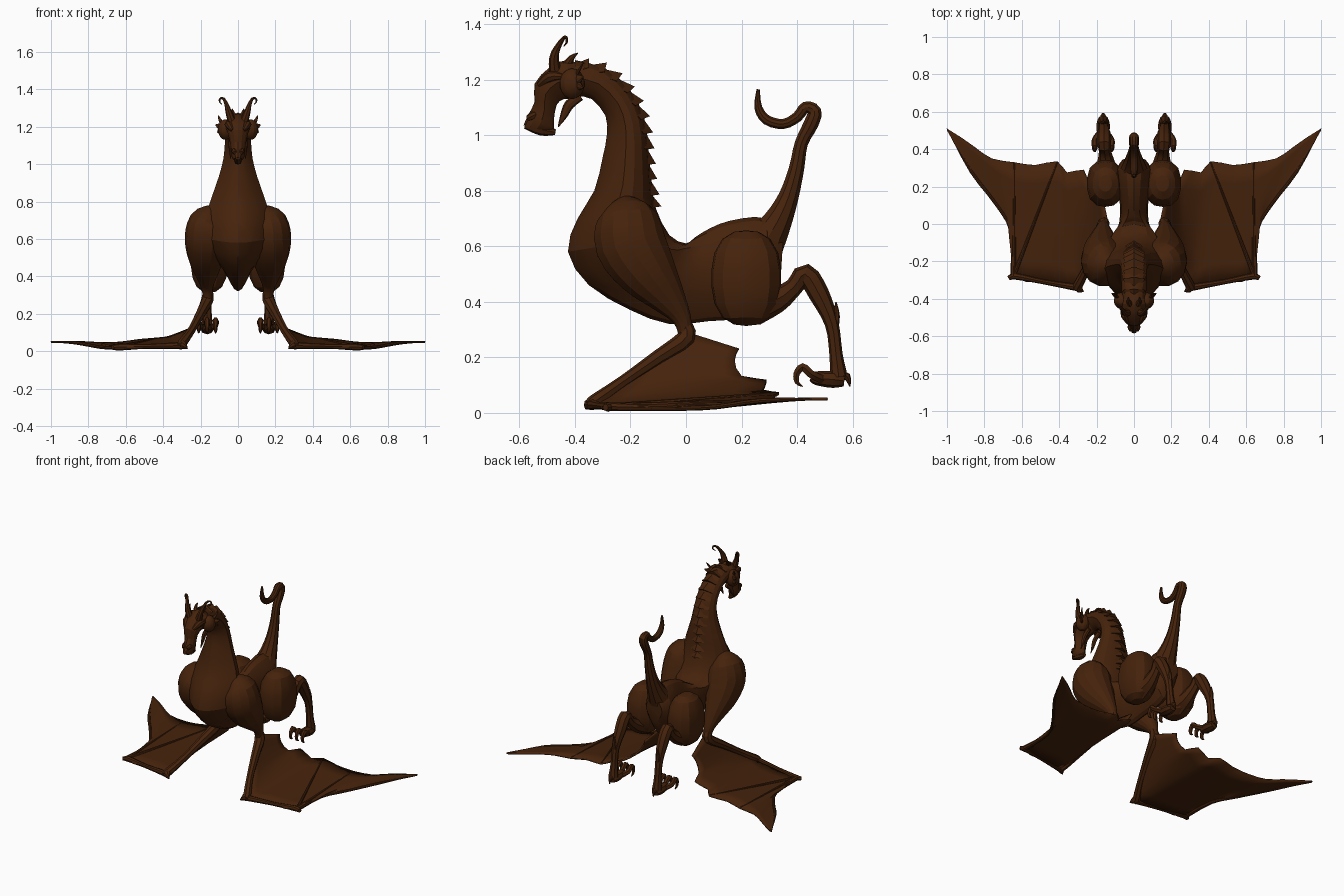
import bpy, bmesh, math
from mathutils import Vector

old = bpy.data.objects.get("Cube")
if old:
    bpy.data.objects.remove(old, do_unlink=True)

brown = bpy.data.materials.new("dark_brown_hide")
brown.use_nodes = True
colour = (0.060, 0.0165, 0.0035, 1)
brown.diffuse_color = colour
brown.node_tree.nodes["Principled BSDF"].inputs["Base Color"].default_value = colour

X, Y, Z = Vector((1, 0, 0)), Vector((0, 1, 0)), Vector((0, 0, 1))
parts = []


def finish(name, bm, mirror=False):
    """Turn a bmesh into a named object, optionally mirrored across x."""
    bmesh.ops.recalc_face_normals(bm, faces=bm.faces)
    mesh = bpy.data.meshes.new(name)
    bm.to_mesh(mesh)
    bm.free()
    mesh.materials.append(brown)
    obj = bpy.data.objects.new(name, mesh)
    bpy.context.collection.objects.link(obj)
    if mirror:
        obj.modifiers.new("mirror", 'MIRROR').use_mirror_merge = False
    parts.append(obj)
    return obj


def smooth_rows(rows, steps):
    """Catmull-Rom resampling of rows given in hundredths of a unit."""
    rows = [[value / 100 for value in row] for row in rows]
    result = []
    for i in range(len(rows) - 1):
        a, b = rows[max(i - 1, 0)], rows[i]
        c, d = rows[i + 1], rows[min(i + 2, len(rows) - 1)]
        for s in range(steps):
            t = s / steps
            result.append([q + t / 2 * (r - p + t * (2 * p - 5 * q + 4 * r - w + t * (3 * (q - r) + w - p)))
                           for p, q, r, w in zip(a, b, c, d)])
    return result + [rows[-1]]


def skin_rings(name, rings, mirror):
    """Bridge consecutive rings of points and cap both ends."""
    bm = bmesh.new()
    loops = [[bm.verts.new(p) for p in ring] for ring in rings]
    count = len(loops[0])
    for low, high in zip(loops, loops[1:]):
        for k in range(count):
            n = (k + 1) % count
            bm.faces.new((low[k], low[n], high[n], high[k]))
    bm.faces.new(loops[0])
    bm.faces.new(loops[-1])
    return finish(name, bm, mirror)


def ellipse(centre, u, v, sides, keel=0.0):
    """Ring of points; keel pinches the width toward -v."""
    turns = [math.tau * k / sides for k in range(sides)]
    return [centre + u * math.cos(a) * (1 + keel * min(math.sin(a), 0)) + v * math.sin(a) for a in turns]


def loft(name, rows, sides=16, steps=2):
    """Rows: back y, back z, front y, front z, half width."""
    rings = []
    for by, bz, fy, fz, width in smooth_rows(rows, steps):
        back, front = Vector((0, by, bz)), Vector((0, fy, fz))
        rings.append(ellipse((back + front) / 2, X * width, (back - front) / 2, sides, keel=0.35))
    return skin_rings(name, rings, False)


def tube(name, rows, ref=X, sides=8, steps=3, mirror=True, flat=1.0):
    """Rows: x, y, z, radius along a limb; flat scales the ref direction."""
    rows = smooth_rows(rows, steps)
    points = [Vector(row[:3]) for row in rows]
    rings = []
    for i, p in enumerate(points):
        along = (points[min(i + 1, len(points) - 1)] - points[max(i - 1, 0)]).normalized()
        u = (ref - along * ref.dot(along)).normalized()
        radius = max(rows[i][3], 0.002)
        rings.append(ellipse(p, u * radius * flat, along.cross(u) * radius, sides))
    return skin_rings(name, rings, mirror)


def ball(name, centre, size, power):
    """Ellipsoid pair; a power above two makes it boxier."""
    bm = bmesh.new()
    bmesh.ops.create_uvsphere(bm, u_segments=14, v_segments=9, radius=1)
    for v in bm.verts:
        v.co /= sum(abs(c) ** power for c in v.co) ** (1 / power)
    bmesh.ops.scale(bm, verts=bm.verts, vec=size)
    bmesh.ops.translate(bm, verts=bm.verts, vec=centre)
    return finish(name, bm, True)


# Neck, chest, narrow waist and rump in one loft
loft("body", [
    (-40, 127, -39, 114, 6.3), (-29, 124, -34, 113, 6.8), (-20, 116, -29, 107, 7),
    (-15, 106, -28.5, 100, 7.8), (-13.5, 95, -30, 92, 10.2), (-12.5, 84, -33, 80, 14.2),
    (-11, 74, -39, 70, 17.2), (-6, 64, -42.5, 58, 19), (0, 61, -35, 46, 16),
    (3, 63, -20, 37, 11), (6, 65, -6, 32, 8), (12, 68, 8, 33, 7.5),
    (20, 70, 20, 34, 9), (29, 70, 29, 37, 9.5), (35, 63, 34, 47, 6)])

# Head with drooping muzzle
loft("head", [
    (-36, 125, -38, 114, 6), (-43, 127, -41, 113, 7.2), (-49, 124.5, -44, 113, 6.2),
    (-54.5, 118.5, -46.5, 111, 5), (-54.5, 112, -47.5, 106, 3.9),
    (-57, 107, -47.5, 102, 3.6), (-58.5, 103.5, -49, 101, 2.4)], sides=12)
tube("lower_lip", [(0, -58, 103.5, 1.2), (0, -52, 102, 2.2), (0, -47, 101, 1)], mirror=False)
tube("brow", [(3, -53, 118, 1), (5, -49, 121, 2), (6, -44, 121, 1)])
tube("nostril", [(1.5, -57, 106, 1), (2, -55, 107, 1.5), (2, -53, 108, 0.5)])

# Horns, cheek frills, chin tusks
tube("horn", [(3, -47, 122, 2.4), (5, -47.5, 128, 1.7), (6.2, -46, 132, 1.1), (7.8, -44, 135, 0.7),
              (9.6, -43, 135, 0.5), (9.8, -43, 133.3, 0.4), (8.6, -44, 132, 0.2)], ref=Y)
ball("cheek", (0.068, -0.41, 1.185), (0.04, 0.045, 0.055), power=2)
for number, (out, height, size) in enumerate([(10.5, 126, 1.4), (12, 121, 3), (11, 117, 3)]):
    tube("cheek_frill_%d" % number, [(5, -41, 119, size), (9, -39, (height + 119) / 2, size * 0.75),
                                     (out, -37, height, 0.3)], ref=Y, flat=0.6)
tube("jaw_tusk", [(4, -38, 114, 1.6), (4, -42, 111, 1.8), (4, -44, 107, 1.3), (4, -46, 103, 0.2)], flat=0.6)
tube("nape_spike", [(2, -43, 125, 1.8), (3, -41, 128, 1), (3, -39, 129.5, 0.2)])

# Overlapping band-like scales down the back of the neck
bm = bmesh.new()
ridge = smooth_rows([(-40, 126), (-29, 124), (-20, 116), (-15, 106), (-13.5, 95),
                     (-12.5, 84), (-11, 74)], 2)
for (y, z), (ny, nz) in zip(ridge, ridge[1:]):
    start, end = Vector((0, y, z)), Vector((0, ny, nz))
    out = X.cross(end - start).normalized()
    if out.y < 0:
        out = -out
    corners = [start - out * 0.004, end + out * 0.022, end - out * 0.02]
    for side in (X, -X):
        corners += [start - out * 0.035 + side * 0.048, end - out * 0.012 + side * 0.056]
    bmesh.ops.convex_hull(bm, input=[bm.verts.new(c) for c in corners])
finish("back_scales", bm)

# Tail with hooked end
tube("tail", [(0, 28, 61, 8), (0, 33, 69, 5.5), (0, 37, 78, 3.8), (0, 39.8, 88, 2.9), (0, 41.5, 97, 2.5),
              (0, 45, 104, 2.8), (0, 46.3, 108.5, 2.6), (0, 43, 110, 2.2), (0, 40, 106.5, 2),
              (0, 35, 104, 1.9), (0, 29, 105.5, 1.9), (0, 26, 110, 1.5), (0, 26, 116.5, 0.6)],
     sides=10, mirror=False)

# Hind legs
ball("haunch", (0.153, 0.217, 0.485), (0.1, 0.126, 0.172), power=2.5)
tube("hind_leg", [(15, 25, 39, 7.5), (15, 33, 41, 4.8), (15.5, 39, 45.5, 3.3), (16, 43, 50, 3.8),
                  (16, 48, 42.5, 3.7), (16.5, 52.5, 32, 2.5), (16.5, 54, 21, 2.4), (16.5, 55, 13, 3.2)])
tube("hock_spur", [(16.5, 53, 30, 1.8), (16.5, 54, 35, 1.4), (16.5, 54, 40, 0.2)])
tube("foot", [(16.5, 57, 11.5, 2), (16.5, 53, 12, 3), (16.5, 47, 12.5, 2.5), (16.5, 45, 13, 1.5)], flat=1.2)
tube("heel_claw", [(16.5, 55, 13, 2), (16.5, 58, 13, 1.4), (16.5, 59, 9.5, 0.2)])
for number, spread in enumerate((-4.5, 0, 4.5)):
    x = 16.5 + spread
    tube("toe_%d" % number, [(16.5 + spread / 3, 49, 12, 1.8), (x, 45, 14, 1.6), (x, 42, 16.5, 1.6),
                             (x, 39.8, 14, 1.3), (x, 40, 11, 0.9), (x, 42, 9.5, 0.2)], sides=6)

# Wing arms
tube("shoulder", [(12, -22, 76, 4), (15.5, -21, 70, 11), (16.5, -20, 61, 13), (17, -14, 51, 11),
                  (16.8, -7, 42, 7), (16.5, -1.5, 34, 3.5), (16, 0, 27, 2.5)], sides=14, flat=0.92)
tube("forearm", [(16, -1, 33, 2.5), (16.5, 0, 27, 3.3), (20, -10, 20, 2.7), (25, -23, 11, 2.2),
                 (30, -33, 4, 2.6), (31, -35.5, 2.8, 1.6)])
tube("wrist_claw", [(30, -33, 4, 2.4), (29, -35, 3, 2), (27, -36, 1.5, 0.3)], ref=Z)
tube("wing_finger", [(30, -34, 3, 2), (48, -31, 2.6, 1.3), (63, -28, 2.2, 1.8), (67, -29, 2, 1.2)], ref=Z)
tube("wing_tip_finger", [(64.5, -28, 2.3, 1.6), (65.5, -4, 1.7, 1), (74, 11, 2.2, 0.9),
                         (87, 28, 4.5, 0.9), (100, 51, 5, 0.2)], ref=Z)
for name, end in (("wing_inner_rib", (41, 33, 7.2, 0.4)), ("wing_outer_rib", (64, 32.5, 4.8, 0.4))):
    tube(name, [(64, -27, 2.4, 1.1), end], ref=Z)

# Wing membrane spanned between a leading and a scalloped trailing edge
leading = [(14, 0, 29), (18, -8, 22), (22, -17, 15), (26, -25, 9), (31, -35, 3), (40, -32.5, 2.5),
           (50, -31, 2), (64.5, -28, 2), (65.5, -4, 1.6), (74, 11, 2), (87, 28, 4.5), (100, 50, 5)]
trailing = [(18, 19, 23), (20, 17.5, 19), (24, 20, 13), (27, 29, 11.5), (36, 27.5, 8), (41, 33.5, 7),
            (53, 31.5, 6), (64, 33, 4.5), (76, 35, 4.5), (85, 41, 5), (92, 46, 5), (100, 51, 5)]
bm = bmesh.new()
grid = []
for front, back in zip(smooth_rows(leading, 2), smooth_rows(trailing, 2)):
    a, b = Vector(front), Vector(back)
    grid.append([bm.verts.new(a.lerp(b, k / 6)) for k in range(7)])
for this, following in zip(grid, grid[1:]):
    for k in range(6):
        bm.faces.new((this[k], following[k], following[k + 1], this[k + 1]))
membrane = finish("wing_membrane", bm, mirror=True)
thick = membrane.modifiers.new("thickness", 'SOLIDIFY')
thick.thickness = 0.01
thick.offset = 0

# Soft shading that keeps the broad facets
bpy.ops.object.select_all(action='DESELECT')
for obj in parts:
    obj.select_set(True)
bpy.context.view_layer.objects.active = parts[0]
bpy.ops.object.shade_smooth_by_angle(angle=math.radians(22))
